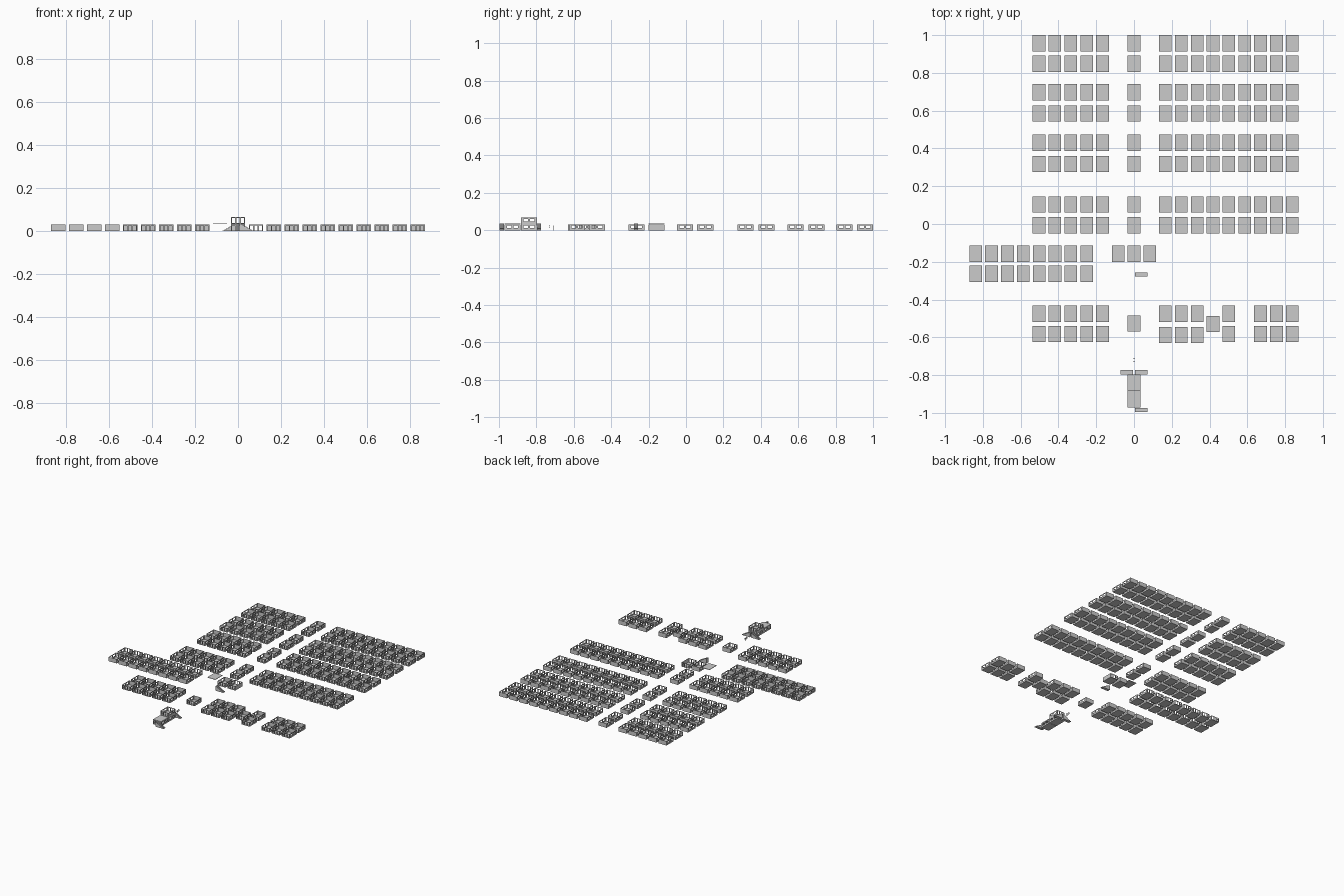
import bpy, bmesh, math
from mathutils import Matrix

if "Cube" in bpy.data.objects:
    bpy.data.objects.remove(bpy.data.objects["Cube"])

W, D, H, T = 0.067, 0.086, 0.032, 0.002   # hut width, depth, height, wall thickness

def box(bm, x0, x1, y0, y1, z0, z1):
    m = Matrix.Translation(((x0+x1)/2, (y0+y1)/2, (z0+z1)/2)) @ Matrix.Diagonal((x1-x0, y1-y0, z1-z0, 1))
    bmesh.ops.create_cube(bm, size=1, matrix=m)

def mesh_from(bm, name):
    me = bpy.data.meshes.new(name)
    bm.to_mesh(me)
    bm.free()
    return me

def place(me, name, x, y, z=0.0):
    ob = bpy.data.objects.new(name, me)
    ob.location = (x, y, z)
    bpy.context.collection.objects.link(ob)
    return ob

def wall(bm, along, at, length, holes, sill, head):
    """Thin wall along x or y, with evenly spaced openings of the given width."""
    def piece(a0, a1, z0, z1):
        if along == 'x':
            box(bm, a0, a1, at-T/2, at+T/2, z0, z1)
        else:
            box(bm, at-T/2, at+T/2, a0, a1, z0, z1)
    count, wide = holes
    if count == 0:
        piece(-length/2, length/2, 0, H)
        return
    piece(-length/2, length/2, 0, sill)
    piece(-length/2, length/2, head, H)
    pier = (length - count*wide) / (count+1)
    for i in range(count+1):
        a = -length/2 + i*(pier+wide)
        piece(a, a+pier, sill, head)

def hut(name, front, back, east, west):
    """Open-topped room: floor tray and four walls."""
    bm = bmesh.new()
    box(bm, -W/2, W/2, -D/2, D/2, 0, 0.002)
    for at, is_open in ((-D/2+T/2, front), (D/2-T/2, back)):
        wall(bm, 'x', at, W, (3 if is_open else 0, 0.014), 0.004, 0.027)
    for at, is_open in ((W/2-T/2, east), (-W/2+T/2, west)):
        wall(bm, 'y', at, D-2*T, (2 if is_open else 0, 0.024), 0.012, 0.026)
    return mesh_from(bm, name)

hut_south = hut("hut_south", True, False, True, True)
hut_north = hut("hut_north", False, True, True, True)
hut_through = hut("hut_through", True, True, True, True)
hut_plain_side = hut("hut_plain_side", True, True, False, True)

# columns of the site plan
P = 0.084
left = [-0.503 + P*i for i in range(5)]
right = [0.166 + P*i for i in range(9)]
far_left = [-0.838 + P*i for i in range(8)]

# main rows of huts behind the plaza
for y in (0.957, 0.848, 0.698, 0.585, 0.43, 0.318, 0.103, -0.006):
    for x in left + [0] + right:
        place(hut_south, "hut", x, y)

# wing on the left
for y in (-0.157, -0.264):
    for x in far_left:
        place(hut_north, "wing_hut", x, y)

# front rows with gaps
for y in (-0.475, -0.582):
    for x in left + right[:3] + [right[4]] + right[6:]:
        dy = -0.006 if (y < -0.5 and x in right[:3]) else 0
        place(hut_south, "front_hut", x, y + dy)
place(hut_south, "front_hut_single", right[3], -0.53)
place(hut_south, "gate_hut", 0, -0.527)

# central huts and raised deck
place(hut_south, "central_hut", 0, -0.157)
place(hut_plain_side, "central_hut_side", P, -0.157)

def deck(name, x, y, z):
    bm = bmesh.new()
    box(bm, -W/2, W/2, -D/2, D/2, 0, 0.003)
    place(mesh_from(bm, name), name, x, y, z)

deck("raised_deck", -P, -0.157, 0.036)

# two-storey entrance building
place(hut_through, "entrance_ground_back", 0, -0.84)
place(hut_through, "entrance_ground_front", 0, -0.928)
deck("terrace_deck", 0, -0.928, 0.033)
deck("upper_floor", 0, -0.84, 0.032)
place(hut_through, "entrance_upper", 0, -0.84, 0.035)

# stairs: stepped profile extruded in depth
def stairs(name, y, side, steps=8):
    x0, x1, top, depth = 0.006, 0.072, 0.035, 0.022
    pts = [(x0, 0), (x0, top)]
    for i in range(steps):
        x = x0 + (x1-x0)*(i+1)/steps
        pts += [(x, top*(1-i/steps)), (x, top*(1-(i+1)/steps))]
    bm = bmesh.new()
    face = bm.faces.new([bm.verts.new((side*px, -depth/2, pz)) for px, pz in pts])
    ext = bmesh.ops.extrude_face_region(bm, geom=[face])
    bmesh.ops.translate(bm, vec=(0, depth, 0), verts=[g for g in ext["geom"] if isinstance(g, bmesh.types.BMVert)])
    bmesh.ops.recalc_face_normals(bm, faces=bm.faces)
    place(mesh_from(bm, name), name, 0, y)

stairs("stairs_back_right", -0.785, 1)
stairs("stairs_back_left", -0.785, -1)
stairs("stairs_front", -0.985, 1)
stairs("stairs_central", -0.268, 1)

# two small standing figures
bm = bmesh.new()
for s in (-1, 1):
    box(bm, s*0.0015-0.001, s*0.0015+0.001, -0.001, 0.001, 0, 0.011)
    box(bm, s*0.0036-0.0007, s*0.0036+0.0007, -0.001, 0.001, 0.010, 0.020)
box(bm, -0.0028, 0.0028, -0.0015, 0.0015, 0.011, 0.021)
bmesh.ops.create_icosphere(bm, subdivisions=1, radius=0.0022, matrix=Matrix.Translation((0, 0, 0.0235)))
figure = mesh_from(bm, "figure")
place(figure, "figure_a", 0, -0.71)
place(figure, "figure_b", 0, -0.73)
